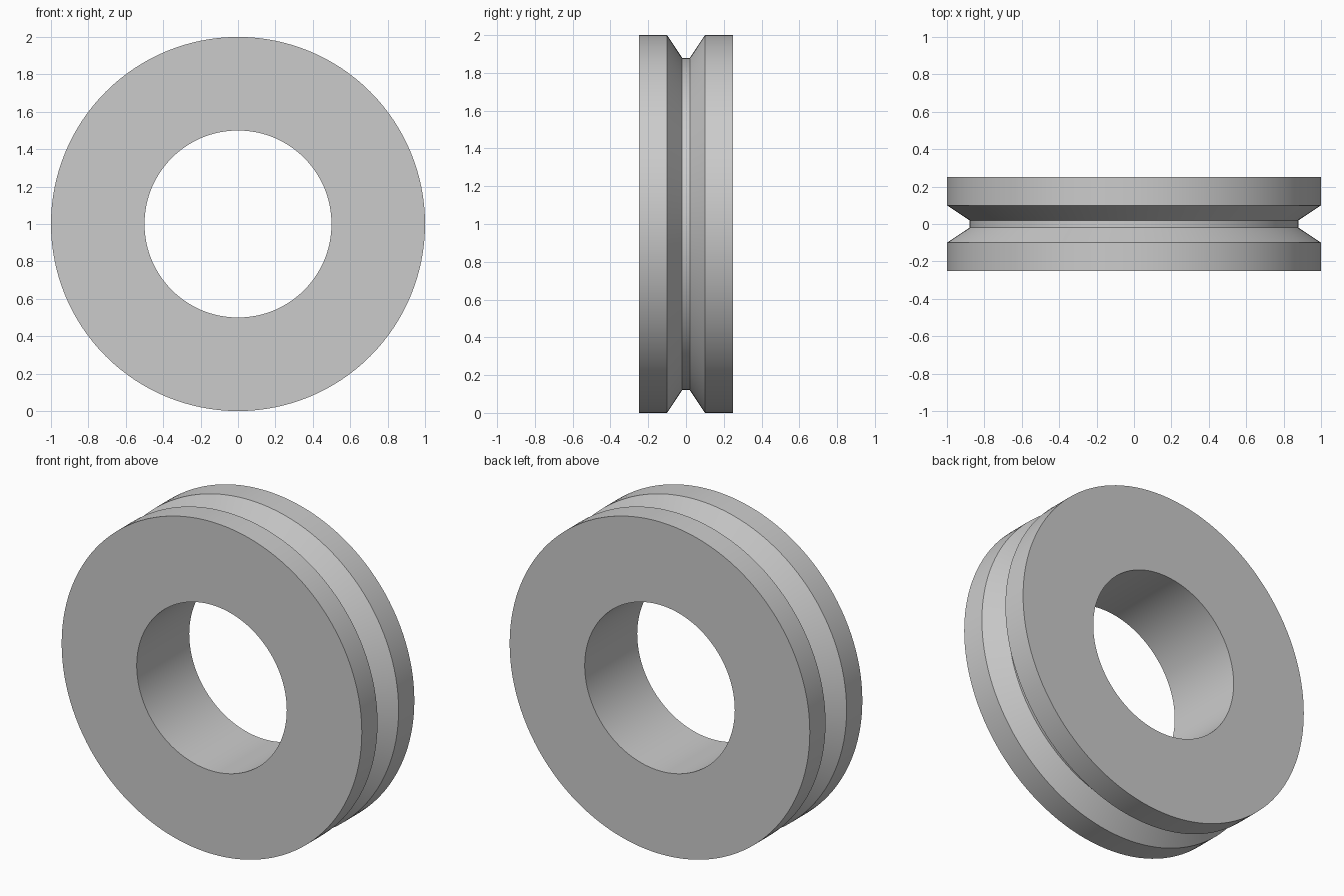
import bpy, bmesh, math
from mathutils import Matrix

# Remove the default object
cube = bpy.data.objects.get("Cube")
if cube:
    bpy.data.objects.remove(cube, do_unlink=True)

SEGMENTS = 128
RADIUS, BORE, HALF_WIDTH = 1.0, 0.5, 0.25
GROOVE_RADIUS, GROOVE_TOP, GROOVE_FLOOR = 0.88, 0.1, 0.02

# Plain grey material
grey = bpy.data.materials.new("plain_grey")
grey.use_nodes = True
color = (0.6, 0.6, 0.6, 1.0)
grey.diffuse_color = color
grey.node_tree.nodes["Principled BSDF"].inputs["Base Color"].default_value = color

# Half profile as (radius, y), mirrored across the middle of the wheel
half = [(BORE, HALF_WIDTH), (RADIUS, HALF_WIDTH),
        (RADIUS, GROOVE_TOP), (GROOVE_RADIUS, GROOVE_FLOOR)]
profile = half + [(r, -y) for r, y in reversed(half)]

# Spin the closed profile around the axle
bm = bmesh.new()
verts = [bm.verts.new((r, y, 0)) for r, y in profile]
edges = [bm.edges.new((v, verts[i - 1])) for i, v in enumerate(verts)]
bmesh.ops.spin(bm, geom=verts + edges, cent=(0, 0, 0), axis=(0, 1, 0),
               angle=math.tau, steps=SEGMENTS)
bmesh.ops.remove_doubles(bm, verts=bm.verts, dist=0.0001)
bmesh.ops.recalc_face_normals(bm, faces=bm.faces)
bmesh.ops.transform(bm, matrix=Matrix.Translation((0, 0, RADIUS)), verts=bm.verts)

mesh = bpy.data.meshes.new("grooved_wheel")
bm.to_mesh(mesh)
bm.free()
mesh.materials.append(grey)
wheel = bpy.data.objects.new("grooved_wheel", mesh)
bpy.context.collection.objects.link(wheel)

# Smooth round surfaces, sharp rims
bpy.ops.object.select_all(action='DESELECT')
wheel.select_set(True)
bpy.context.view_layer.objects.active = wheel
bpy.ops.object.shade_smooth_by_angle(angle=math.radians(30))
